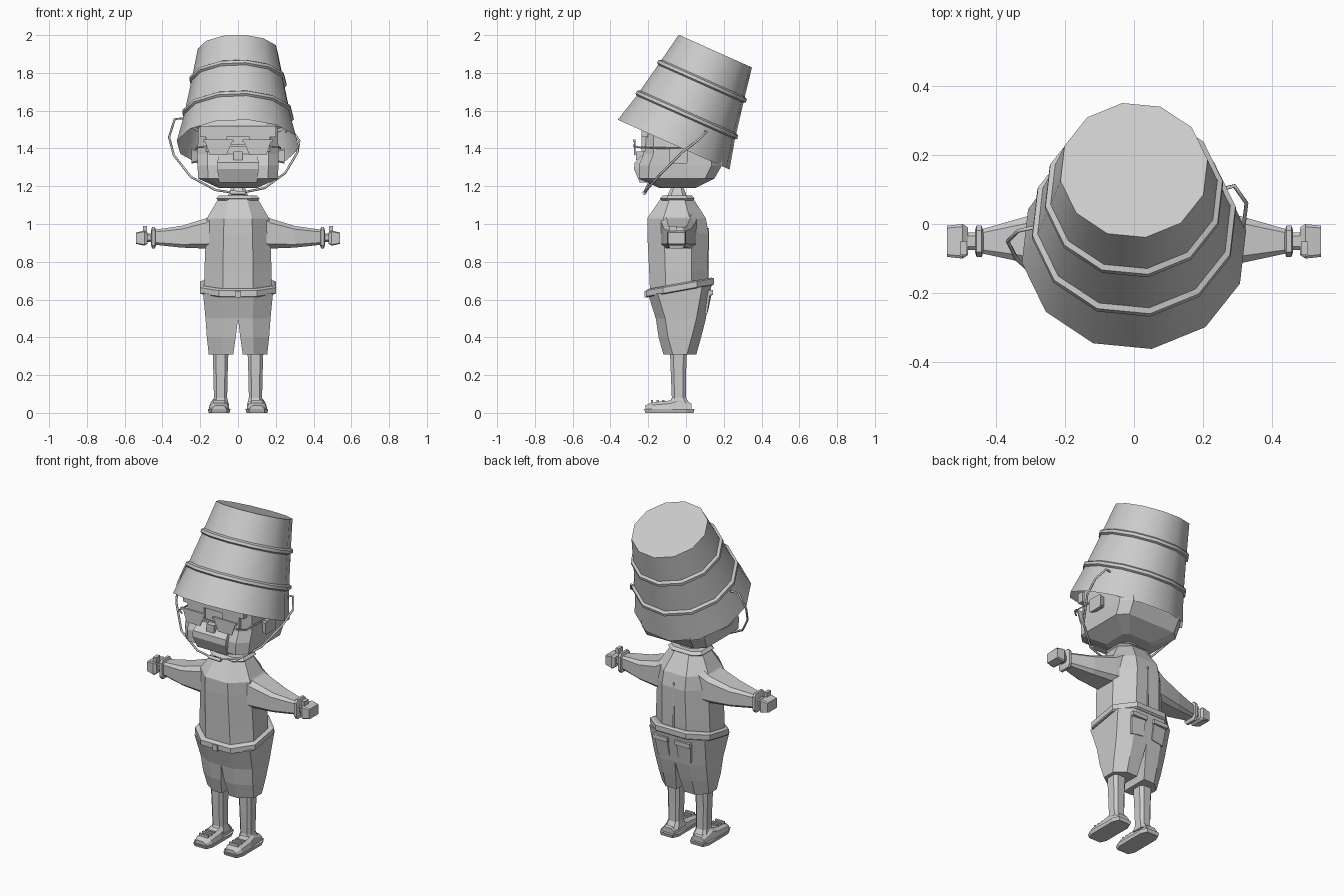
import bpy, bmesh, math
from mathutils import Matrix, Vector

mat = bpy.data.materials.new("light_grey")
mat.diffuse_color = (0.6, 0.6, 0.6, 1)


def make(name, verts, faces, smooth=None):
    me = bpy.data.meshes.new(name)
    me.from_pydata([tuple(v) for v in verts], [], faces)
    bm = bmesh.new()
    bm.from_mesh(me)
    bmesh.ops.recalc_face_normals(bm, faces=bm.faces)
    bm.to_mesh(me)
    bm.free()
    ob = bpy.data.objects.new(name, me)
    bpy.context.collection.objects.link(ob)
    me.materials.append(mat)
    if smooth:
        bpy.ops.object.select_all(action='DESELECT')
        ob.select_set(True)
        bpy.context.view_layer.objects.active = ob
        bpy.ops.object.shade_smooth_by_angle(angle=math.radians(smooth))
    return ob


def loft(name, rings, start=True, end=True, smooth=None):
    n = len(rings[0])
    faces = [(k * n + i, k * n + (i + 1) % n, (k + 1) * n + (i + 1) % n, (k + 1) * n + i)
             for k in range(len(rings) - 1) for i in range(n)]
    if start:
        faces.append(tuple(range(n)))
    if end:
        faces.append(tuple(range((len(rings) - 1) * n, len(rings) * n)))
    return make(name, [p for r in rings for p in r], faces, smooth)


def octagon(a0, a1, b0, b1, cut):
    """Rectangle with cut corners, cut as a fraction of each half side."""
    ca, cb = (a1 - a0) / 2 * cut, (b1 - b0) / 2 * cut
    return [(a0 + ca, b0), (a1 - ca, b0), (a1, b0 + cb), (a1, b1 - cb),
            (a1 - ca, b1), (a0 + ca, b1), (a0, b1 - cb), (a0, b0 + cb)]


def stack(name, rows, cut=0.4, tilt=0.0):
    """Rows of (z, x0, x1, y0, y1) lofted upwards."""
    return loft(name, [[(x, y, z + tilt * y) for x, y in octagon(x0, x1, y0, y1, cut)]
                       for z, x0, x1, y0, y1 in rows])


def sideways(name, s, rows, cut=0.4):
    """Rows of (x, y0, y1, z0, z1) lofted outwards on side s."""
    return loft(name, [[(s * x, y, z) for y, z in octagon(y0, y1, z0, z1, cut)]
                       for x, y0, y1, z0, z1 in rows])


def box(name, x0, x1, y0, y1, z0, z1):
    return loft(name, [[(x0, y0, z), (x1, y0, z), (x1, y1, z), (x0, y1, z)] for z in (z0, z1)])


def prism(name, pts, y0, y1):
    """Outline in x, z pushed from y0 to y1."""
    return loft(name, [[(x, y, z) for x, z in pts] for y in (y0, y1)])


def tube(name, pts, r, n=6):
    pts = [Vector(p) for p in pts]
    rings = []
    for i, p in enumerate(pts):
        d = (pts[min(i + 1, len(pts) - 1)] - pts[max(i - 1, 0)]).normalized()
        u = d.cross(Vector((0.1, 1, 0.2))).normalized()
        v = d.cross(u)
        rings.append([p + r * (u * math.cos(a * math.tau / n) + v * math.sin(a * math.tau / n))
                      for a in range(n)])
    return loft(name, rings, smooth=70)


# Bucket worn as a hat, leaning back
frame = Matrix.Translation((0, -0.065, 1.42)) @ Matrix.Rotation(math.radians(-24), 4, 'X')
profile = [(0.328, 0), (0.288, 0.29), (0.299, 0.305), (0.297, 0.335), (0.282, 0.35),
           (0.25, 0.65), (0.261, 0.665), (0.259, 0.695), (0.244, 0.71), (0.215, 1)]
angles = [math.radians(9 + 30 * k) for k in range(12)]
loft("bucket", [[frame @ Vector((r * math.cos(a), r * math.sin(a), t * 0.542)) for a in angles]
                for r, t in profile], start=False, smooth=40)

# Wire handle hanging below the chin
tube("bucket_handle", [(-0.29, -0.01, 1.56), (-0.335, -0.02, 1.555), (-0.365, -0.05, 1.46),
                       (-0.34, -0.1, 1.365), (-0.25, -0.18, 1.25), (-0.12, -0.215, 1.18),
                       (0, -0.22, 1.162), (0.14, -0.2, 1.19), (0.25, -0.13, 1.27),
                       (0.315, -0.02, 1.38), (0.325, 0.06, 1.44), (0.29, 0.11, 1.49),
                       (0.25, 0.1, 1.49)], 0.006)
tube("handle_grip", [(-0.04, -0.22, 1.166), (0.04, -0.22, 1.164)], 0.011)

# Head with ears, muzzle and brow
stack("head", [(1.19, -0.1, 0.1, -0.14, 0.05), (1.24, -0.21, 0.21, -0.25, 0.15),
               (1.31, -0.215, 0.215, -0.25, 0.19), (1.37, -0.215, 0.215, -0.225, 0.19),
               (1.5, -0.21, 0.21, -0.22, 0.17), (1.6, -0.17, 0.17, -0.15, 0.15)], 0.25)
loft("muzzle", [[(-w, y, z), (w, y, z), (w, -0.2, z), (-w, -0.2, z)]
                for w, y, z in ((0.1, -0.245, 1.22), (0.11, -0.275, 1.29),
                                (0.11, -0.272, 1.325), (0.1, -0.225, 1.37))])
box("brow", -0.2, 0.2, -0.235, -0.2, 1.46, 1.52)
box("nose", -0.025, 0.025, -0.265, -0.22, 1.34, 1.385)
for s in (-1, 1):
    sideways("ear", s, [(0.2, -0.07, 0, 1.33, 1.39), (0.245, -0.09, 0.01, 1.32, 1.4)], 0.2)
    box("eye", *sorted((s * 0.06, s * 0.17)), -0.235, -0.2, 1.385, 1.46)

# Glasses
for s in (-1, 1):
    prism("lens", [(s * x, z) for x, z in ((0.03, 1.44), (0.175, 1.44), (0.15, 1.365),
                                           (0.06, 1.365))], -0.275, -0.268)
    box("glasses_top", *sorted((s * 0.025, s * 0.185)), -0.281, -0.268, 1.435, 1.447)
    tube("glasses_arm", [(s * 0.18, -0.275, 1.41), (s * 0.222, -0.24, 1.405),
                         (s * 0.222, -0.03, 1.4)], 0.005, 4)
box("glasses_bridge", -0.04, 0.04, -0.28, -0.27, 1.41, 1.42)

# Neck and collar
stack("neck", [(1.11, -0.07, 0.07, -0.11, 0.01), (1.16, -0.05, 0.05, -0.095, 0),
               (1.21, -0.03, 0.03, -0.07, -0.02)])
stack("collar", [(1.125, -0.105, 0.105, -0.13, 0.035), (1.135, -0.115, 0.115, -0.14, 0.045),
                 (1.15, -0.1, 0.1, -0.125, 0.03)])

# Shirt
stack("torso", [(0.63, -0.18, 0.18, -0.19, 0.11), (0.75, -0.178, 0.178, -0.195, 0.115),
                (0.95, -0.17, 0.17, -0.205, 0.12), (1.03, -0.165, 0.165, -0.205, 0.105),
                (1.14, -0.1, 0.1, -0.13, 0.035)], 0.55)
box("shirt_seam", -0.004, 0.004, 0.11, 0.122, 0.7, 0.98)

# Arms, cuffs and hands
for s in (-1, 1):
    sideways("sleeve", s, [(0.1, -0.14, 0.06, 0.87, 1.08), (0.17, -0.13, 0.05, 0.87, 1.03),
                           (0.3, -0.115, 0.025, 0.875, 0.99), (0.44, -0.085, -0.015, 0.89, 0.97)],
             0.3)
    sideways("cuff", s, [(0.435, -0.08, -0.02, 0.885, 0.97), (0.44, -0.095, -0.005, 0.87, 0.985),
                         (0.455, -0.095, -0.005, 0.87, 0.985), (0.46, -0.08, -0.02, 0.89, 0.965)],
             0.3)
    sideways("wrist", s, [(0.455, -0.075, -0.025, 0.905, 0.95),
                          (0.49, -0.075, -0.025, 0.905, 0.95)])
    sideways("hand", s, [(0.48, -0.09, -0.01, 0.895, 0.955), (0.495, -0.1, 0, 0.885, 0.965),
                         (0.54, -0.095, -0.005, 0.895, 0.955)], 0.15)
    box("thumb", *sorted((s * 0.483, s * 0.503)), -0.09, -0.05, 0.95, 0.99)

# Belt with buckle, higher at the back
stack("belt", [(0.65, -0.195, 0.195, -0.205, 0.14), (0.655, -0.2, 0.2, -0.212, 0.148),
               (0.685, -0.2, 0.2, -0.212, 0.148), (0.692, -0.185, 0.185, -0.2, 0.135)], 0.5, 0.18)
box("buckle", -0.015, 0.015, -0.22, -0.2, 0.61, 0.645)

# Shorts, pockets, legs and shoes
for s in (-1, 1):
    rows = [(0.31, 0.025, 0.155, -0.12, 0.055), (0.4, 0.012, 0.165, -0.145, 0.08),
            (0.5, 0, 0.172, -0.16, 0.105), (0.655, 0, 0.185, -0.2, 0.135)]
    loft("shorts_leg", [[(s * x, y, z + (0.15 * y if z > 0.6 else 0)) for x, y in
                         ((a, c), (a * 0.55 + b * 0.45, c), (b, c + 0.05), (b, d - 0.05),
                          (a * 0.45 + b * 0.55, d), (a, d))] for z, a, b, c, d in rows])
    loft("back_pocket", [[(s * x, y + o, z) for x, y, z in
                          ((0.03, 0.107, 0.535), (0.11, 0.103, 0.525),
                           (0.12, 0.12, 0.64), (0.03, 0.131, 0.65))] for o in (-0.012, 0.009)])
    box("pocket_flap", *sorted((s * 0.025, s * 0.122)), 0.12, 0.143, 0.625, 0.65)
    a, b = sorted((s * 0.055, s * 0.13))
    c = (a + b) / 2
    stack("shin", [(0.04, c - 0.045, c + 0.045, -0.09, 0.025), (0.08, c - 0.035, c + 0.035, -0.075, 0),
                   (0.2, a, b, -0.08, 0), (0.33, c - 0.042, c + 0.042, -0.085, 0.005)], 0.4)
    c = s * 0.1
    stack("sole", [(0, c - 0.055, c + 0.055, -0.215, 0.04),
                   (0.02, c - 0.06, c + 0.06, -0.222, 0.045)], 0.3)
    loft("shoe", [[(c + x, y, z) for x, z in
                   ((-w, 0.015), (w, 0.015), (w * 0.85, h * 0.75), (w * 0.5, h),
                    (-w * 0.5, h), (-w * 0.85, h * 0.75))]
                  for y, w, h in ((-0.215, 0.04, 0.04), (-0.18, 0.056, 0.055), (-0.09, 0.056, 0.065),
                                  (-0.05, 0.05, 0.08), (0.03, 0.045, 0.05))])
    for y in (-0.18, -0.15, -0.12):
        box("shoe_lace", c - 0.03, c + 0.03, y - 0.006, y + 0.006, 0.05, 0.067)
